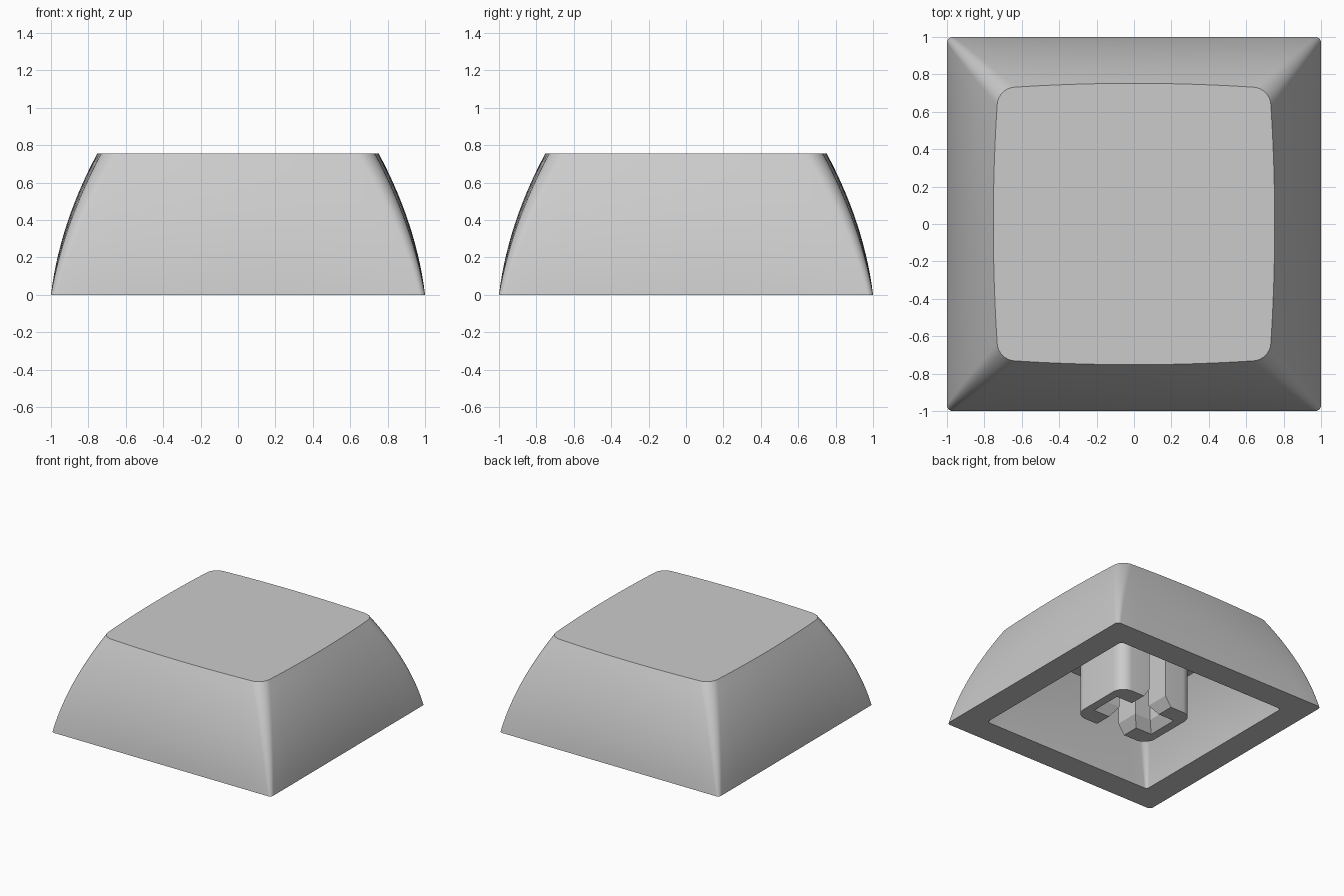
import bpy, bmesh, math

old = bpy.data.objects.get("Cube")
if old:
    bpy.data.objects.remove(old, do_unlink=True)

grey = bpy.data.materials.new("plain grey")
grey.use_nodes = True
colour = (0.6, 0.6, 0.6, 1)
grey.diffuse_color = colour
grey.node_tree.nodes["Principled BSDF"].inputs["Base Color"].default_value = colour

HEIGHT = 0.756
INNER = 0.785            # the hollow is a smaller copy of the outside
CEILING = HEIGHT * INNER


def outline(half, radius, bow, z, arc=8, side=12):
    """Rounded square whose sides bulge outward by bow."""
    pts = []
    c = half - bow - radius
    for quarter in range(4):
        local = []
        for i in range(arc + 1):
            a = math.pi / 2 * i / arc
            local.append((c + radius * math.cos(a), c + radius * math.sin(a)))
        for i in range(1, side):
            t = 1 - 2 * i / side
            local.append((c * t, half - bow * t * t))
        ca, sa = round(math.cos(quarter * math.pi / 2)), round(math.sin(quarter * math.pi / 2))
        pts += [(x * ca - y * sa, x * sa + y * ca, z) for x, y in local]
    return pts


def loft(sections, name):
    """Closed solid through a list of matching cross-sections."""
    bm = bmesh.new()
    rings = [[bm.verts.new(p) for p in s] for s in sections]
    for a, b in zip(rings, rings[1:]):
        for i in range(len(a)):
            j = (i + 1) % len(a)
            bm.faces.new((a[i], a[j], b[j], b[i]))
    bm.faces.new(rings[0])
    bm.faces.new(rings[-1])
    bmesh.ops.recalc_face_normals(bm, faces=bm.faces[:])
    mesh = bpy.data.meshes.new(name)
    bm.to_mesh(mesh)
    bm.free()
    mesh.materials.append(grey)
    obj = bpy.data.objects.new(name, mesh)
    bpy.context.collection.objects.link(obj)
    bpy.ops.object.select_all(action='DESELECT')
    obj.select_set(True)
    bpy.context.view_layer.objects.active = obj
    bpy.ops.object.shade_smooth_by_angle(angle=math.radians(30))


def wall_section(t, scale):
    """Section of the domed wall at the fraction t of its height."""
    z = HEIGHT * t
    half = 1 - 0.12 * z - 0.275 * z * z
    bow = 0.02 * t * (2 - t)
    return outline(half * scale, (0.03 + 0.07 * t) * scale, bow * scale, z * scale)


# Hollow shell: ceiling, inner wall, bottom rim, outer wall, flat top
STEPS = 14
levels = [i / STEPS for i in range(STEPS + 1)]
loft([wall_section(t, INNER) for t in reversed(levels)]
     + [wall_section(t, 1) for t in levels], "cap_shell")

# Stem: two C-shaped halves around a cross-shaped slot that flares at its mouth
HALF_X, HALF_Y, ROUND = 0.35, 0.275, 0.1
SLOT, SLOT_END, FLARE, FLARE_HEIGHT = 0.078, 0.225, 0.055, 0.08


def stem_section(s, flare, z):
    """One C shape; s is the side of the slot it stands on."""
    w, end = SLOT + flare, SLOT_END + flare
    pts = [(w, -HALF_Y), (w, -w), (end, -w), (end, w), (w, w), (w, HALF_Y)]
    for start, cy in ((90, HALF_Y - ROUND), (0, ROUND - HALF_Y)):
        for i in range(9):
            a = math.radians(start - 90 * i / 8)
            pts.append((HALF_X - ROUND + ROUND * math.cos(a), cy + ROUND * math.sin(a)))
    return [(x * s, y, z) for x, y in pts]


for name, s in (("stem_left", 1), ("stem_right", -1)):
    loft([stem_section(s, FLARE, 0),
          stem_section(s, 0, FLARE_HEIGHT),
          stem_section(s, 0, CEILING + 0.01)], name)
